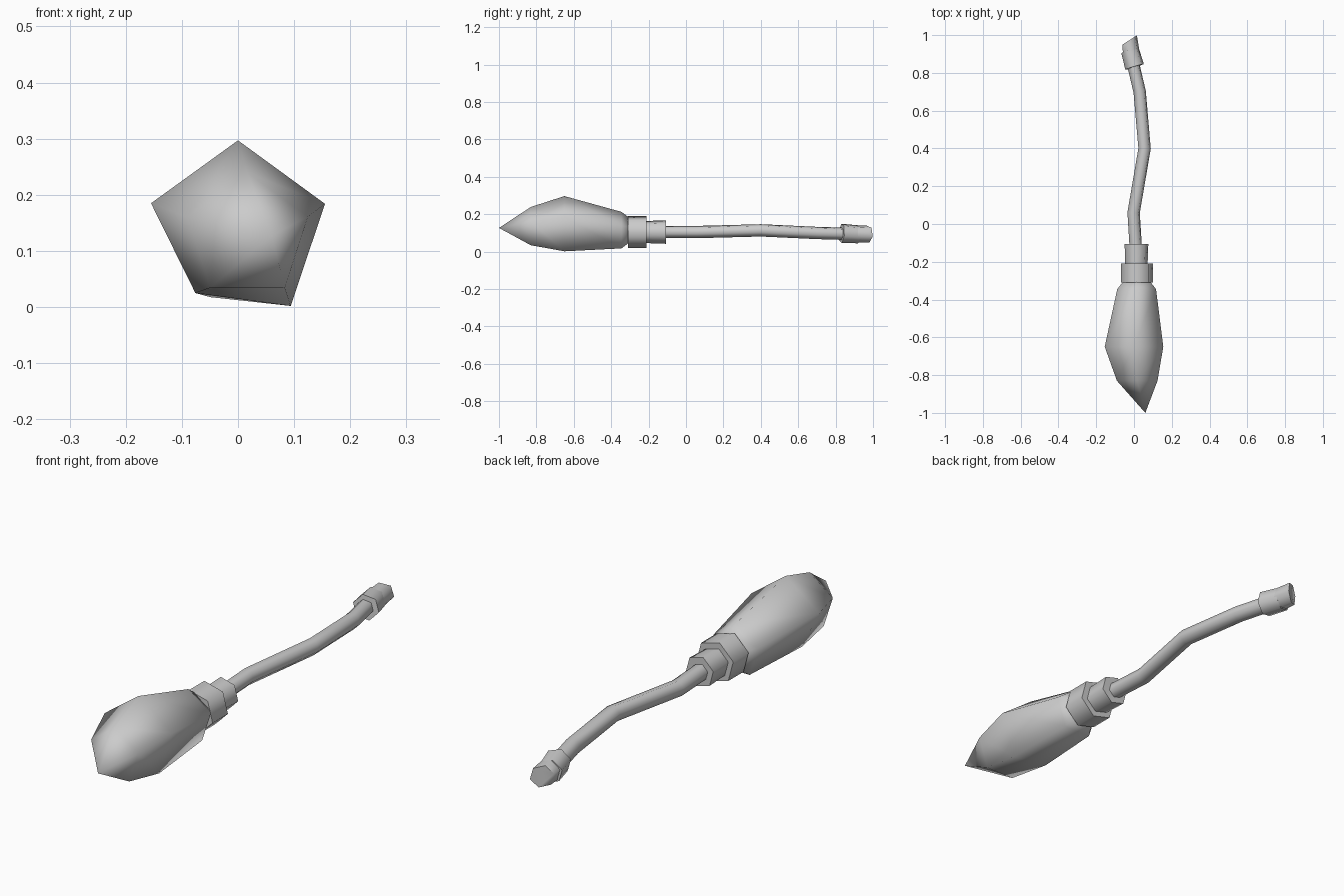
import bpy, bmesh, math
from mathutils import Vector

if "Cube" in bpy.data.objects:
    bpy.data.objects.remove(bpy.data.objects["Cube"])


def ring(center, radius, sides, turn=0.0, along=(0, 1, 0)):
    """Points of a regular polygon facing the given direction."""
    n = Vector(along).normalized()
    right = n.cross(Vector((0, 0, 1))).normalized()
    up = right.cross(n)
    pts = []
    for i in range(sides):
        a = math.radians(90 + turn) - 2 * math.pi * i / sides
        pts.append(Vector(center) + radius * (math.cos(a) * right + math.sin(a) * up))
    return pts


def loft(name, rings, tip=None, angle=50):
    """Skin a list of rings; close the ends flat, or the start with a point."""
    bm = bmesh.new()
    vs = [[bm.verts.new(p) for p in r] for r in rings]
    n = len(vs[0])
    for a, b in zip(vs, vs[1:]):
        for i in range(n):
            bm.faces.new((a[i], a[(i + 1) % n], b[(i + 1) % n], b[i]))
    if tip:
        t = bm.verts.new(tip)
        for i in range(n):
            bm.faces.new((t, vs[0][(i + 1) % n], vs[0][i]))
    else:
        bm.faces.new(vs[0])
    bm.faces.new(vs[-1])
    bmesh.ops.recalc_face_normals(bm, faces=bm.faces)
    me = bpy.data.meshes.new(name)
    bm.to_mesh(me)
    bm.free()
    ob = bpy.data.objects.new(name, me)
    bpy.context.collection.objects.link(ob)
    bpy.ops.object.select_all(action='DESELECT')
    ob.select_set(True)
    bpy.context.view_layer.objects.active = ob
    bpy.ops.object.shade_smooth_by_angle(angle=math.radians(angle))
    return ob


# Five-sided bristle bundle, uneven at its widest ring
widest = [Vector((x, -0.65, z)) for x, z in
          ((0, 0.297), (0.155, 0.184), (0.094, 0.002), (-0.076, 0.025), (-0.155, 0.185))]
loft("bristles", [
    ring((0.017, -0.83, 0.126), 0.113, 5),
    widest,
    ring((0.014, -0.345, 0.105), 0.108, 5),
    ring((0.014, -0.305, 0.108), 0.075, 5),
], tip=(0.06, -1.0, 0.127), angle=80)

# Binding collars behind the bristles
loft("large_collar", [ring((0.016, y, 0.105), 0.088, 6, 15) for y in (-0.31, -0.21)], angle=65)
loft("small_collar", [
    ring((0.013, -0.22, 0.105), 0.061, 6, 15),
    ring((0.013, -0.107, 0.105), 0.065, 6, 15),
], angle=65)

# Crooked handle
path = [Vector(p) for p in ((0.014, -0.2, 0.105), (-0.002, 0.06, 0.105), (0.056, 0.4, 0.114),
                            (0.03, 0.7, 0.1), (-0.01, 0.87, 0.095))]
rings = []
for i, p in enumerate(path):
    before, after = path[max(i - 1, 0)], path[min(i + 1, len(path) - 1)]
    d = (p - before).normalized() + (after - p).normalized()
    rings.append(ring(p, 0.034, 6, 15, d))
loft("handle", rings, angle=65)

# End collar and angled knob
tilt = (-0.29, 0.95, -0.05)
loft("end_collar", [
    ring((0.003, 0.832, 0.098), 0.053, 6, 15, tilt),
    ring((-0.021, 0.919, 0.093), 0.05, 6, 15, tilt),
], angle=65)
loft("end_knob", [
    ring((-0.013, 0.89, 0.095), 0.048, 6, 15, tilt),
    ring((-0.023, 0.974, 0.094), 0.047, 6, 15, (-0.54, 0.84, 0)),
], angle=65)
